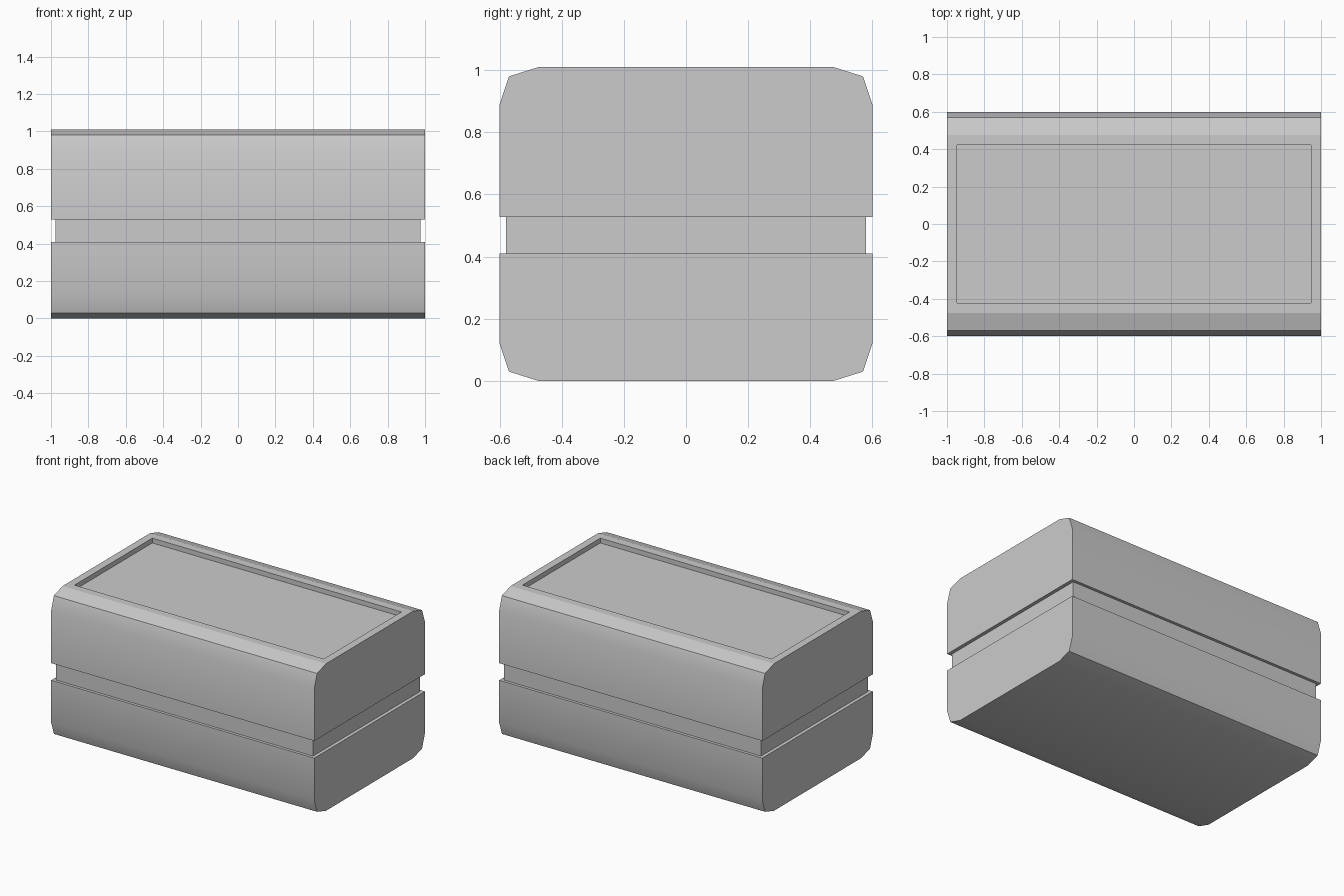
import bpy
import bmesh
import math

cube = bpy.data.objects.get("Cube")
if cube:
    bpy.data.objects.remove(cube, do_unlink=True)

GREY = (0.6, 0.6, 0.6, 1)
grey = bpy.data.materials.new("plain_grey")
grey.use_nodes = True
grey.diffuse_color = GREY
grey.node_tree.nodes["Principled BSDF"].inputs["Base Color"].default_value = GREY

SEAM_LOW, SEAM_HIGH, HEIGHT = 0.41, 0.528, 1.01


def finish(bm, name):
    """Turn the mesh into a named, smoothly shaded part."""
    bmesh.ops.recalc_face_normals(bm, faces=bm.faces)
    mesh = bpy.data.meshes.new(name)
    bm.to_mesh(mesh)
    bm.free()
    mesh.materials.append(grey)
    part = bpy.data.objects.new(name, mesh)
    bpy.context.collection.objects.link(part)
    bpy.ops.object.select_all(action="DESELECT")
    part.select_set(True)
    bpy.context.view_layer.objects.active = part
    bpy.ops.object.shade_smooth_by_angle(angle=math.radians(30))
    return part


def prism(half_profile, half_length):
    """Mirror a (y, z) half profile and extrude it along x."""
    outline = half_profile + [(-y, z) for y, z in reversed(half_profile)]
    bm = bmesh.new()
    end = bm.faces.new([bm.verts.new((-half_length, y, z)) for y, z in outline])
    grown = bmesh.ops.extrude_face_region(bm, geom=[end], use_keep_orig=True)["geom"]
    moved = [g for g in grown if isinstance(g, bmesh.types.BMVert)]
    bmesh.ops.translate(bm, verts=moved, vec=(2 * half_length, 0, 0))
    bmesh.ops.recalc_face_normals(bm, faces=bm.faces)
    return bm


# Lower half with rounded bottom edges
finish(prism([(0.475, 0), (0.57, 0.03), (0.6, 0.12), (0.6, SEAM_LOW)], 1), "base")

# Recessed band between the halves
bm = prism([(0.58, SEAM_LOW), (0.58, SEAM_HIGH)], 0.976)
caps = [f for f in bm.faces if abs(f.normal.z) > 0.9]
bmesh.ops.delete(bm, geom=caps, context="FACES_ONLY")
finish(bm, "recessed_band")

# Upper half with a shallow tray sunk into the top
bm = prism([(0.6, SEAM_HIGH), (0.6, 0.89), (0.57, 0.98), (0.475, HEIGHT)], 1)
top = max(bm.faces, key=lambda f: f.calc_center_median().z)
bmesh.ops.inset_region(bm, faces=[top], thickness=0.053, use_even_offset=True)
rim = list(top.verts)
floor = [bm.verts.new((v.co.x, v.co.y, HEIGHT - 0.033)) for v in rim]
bmesh.ops.delete(bm, geom=[top], context="FACES_ONLY")
bm.faces.new(floor)
for i in range(len(rim)):
    bm.faces.new((rim[i - 1], rim[i], floor[i], floor[i - 1]))
lid = finish(bm, "lid")

# Keep the flat rim crisp against the bevels
for edge in lid.data.edges:
    if all(lid.data.vertices[i].co.z > HEIGHT - 0.001 for i in edge.vertices):
        edge.use_edge_sharp = True
